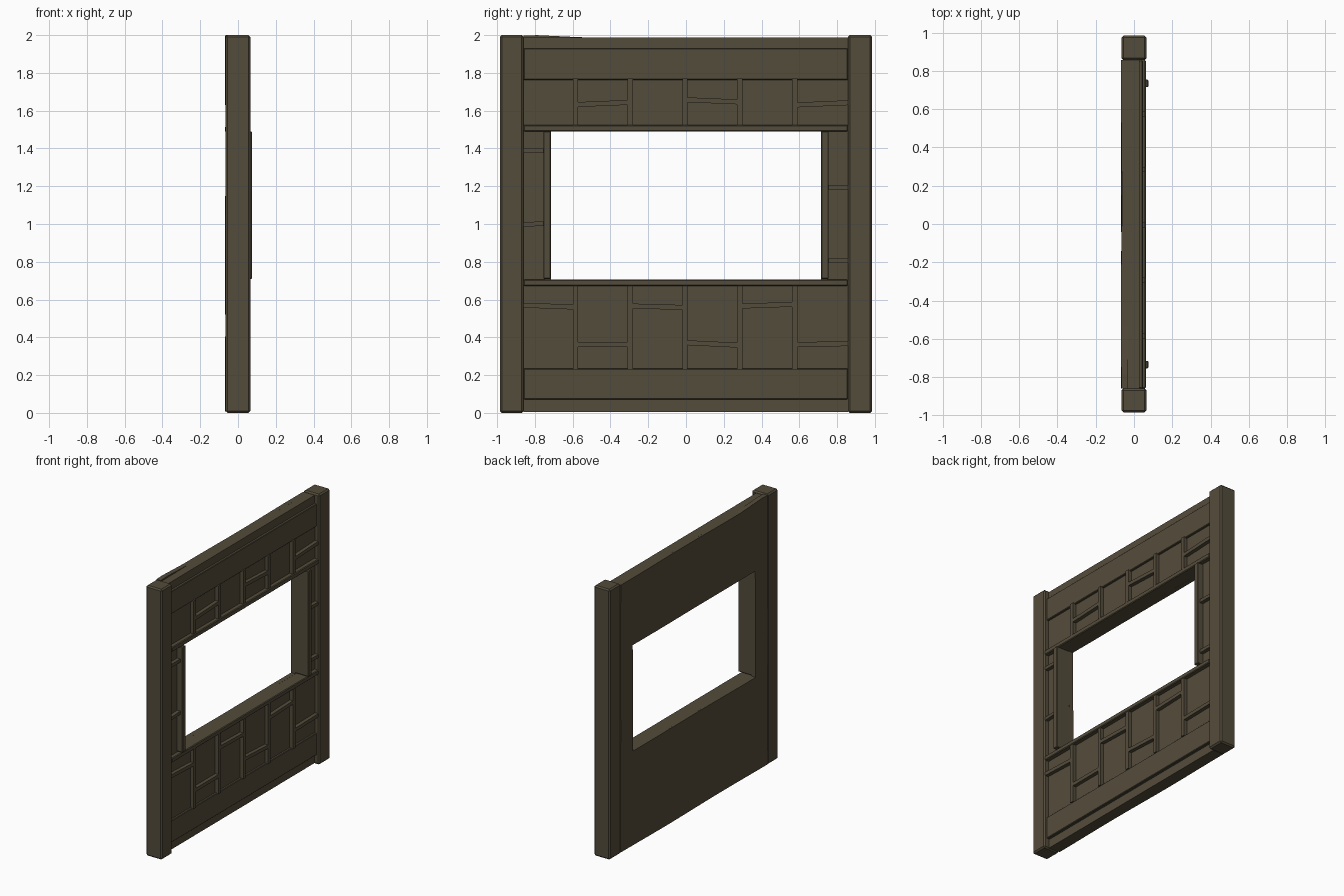
import bpy, bmesh, math
from mathutils import Matrix

if "Cube" in bpy.data.objects:
    bpy.data.objects.remove(bpy.data.objects["Cube"])

wood = bpy.data.materials.new("dark brown wood")
wood.diffuse_color = (0.088, 0.072, 0.044, 1)
wood.use_nodes = True
wood.node_tree.nodes["Principled BSDF"].inputs["Base Color"].default_value = wood.diffuse_color


def finish(name, bm, bevel=0.0):
    me = bpy.data.meshes.new(name)
    bm.to_mesh(me)
    bm.free()
    me.materials.append(wood)
    ob = bpy.data.objects.new(name, me)
    bpy.context.collection.objects.link(ob)
    if bevel:
        mod = ob.modifiers.new("bevel", 'BEVEL')
        mod.width = bevel
        mod.segments = 1
    return ob


def box(name, x, y, z, bevel=0.0, tilt=0.0):
    """Box from (min, max) ranges, optionally tilted about x (rise over its length)."""
    bm = bmesh.new()
    size = [r[1] - r[0] for r in (x, y, z)]
    mid = [(r[0] + r[1]) / 2 for r in (x, y, z)]
    bmesh.ops.create_cube(bm, size=1, matrix=Matrix.Translation(mid) @ Matrix.Diagonal((*size, 1)))
    for v in bm.verts:
        v.co.z += tilt * (v.co.y - mid[1]) / size[1]
    return finish(name, bm, bevel)


L, R = -0.86, 0.857            # wall between the posts
WL, WR, WB, WT = -0.716, 0.716, 0.705, 1.49   # window opening

# Corner posts
box("post_left", (-0.065, 0.065), (-0.985, L), (0, 2), 0.01)
box("post_right", (-0.065, 0.065), (R, 0.985), (0, 2), 0.01)

# Wall core around the window
box("lower_wall", (-0.05, 0.03), (L, R), (0.07, 0.68))
box("upper_wall", (-0.05, 0.03), (L, R), (1.52, 1.93))
box("side_wall_left", (-0.05, 0.03), (L, WL - 0.03), (0.68, 1.52))
box("side_wall_right", (-0.05, 0.03), (WR + 0.03, R), (0.68, 1.52))

# Horizontal rails, with set-back plates at the very top and bottom
box("bottom_plate", (-0.05, 0.025), (L, R), (0.005, 0.075))
box("bottom_rail", (-0.05, 0.046), (L, R), (0.072, 0.235), 0.004)
box("top_rail", (-0.05, 0.046), (L, R), (1.763, 1.93), 0.004)
box("top_plate", (-0.05, 0.028), (L, R), (1.92, 1.988))

# Window frame
box("window_sill", (-0.062, 0.062), (L, R), (0.672, WB), 0.005)
box("window_lintel", (-0.062, 0.062), (L, R), (WT, 1.525), 0.005)
box("window_jamb_left", (-0.062, 0.075), (WL - 0.039, WL), (0.71, WT), 0.004)
box("window_jamb_right", (-0.062, 0.075), (WR, WR + 0.039), (0.71, WT), 0.004)

# Vertical battens
FRONT = (0.0, 0.057)
posts_y = [-0.585 + 0.29 * i for i in range(5)]
for i, y in enumerate(posts_y):
    box(f"lower_batten_{i}", FRONT, (y - 0.014, y + 0.014), (0.23, 0.68))
    box(f"upper_batten_{i}", FRONT, (y - 0.014, y + 0.014), (1.52, 1.77))

# Short cross battens between the verticals: bay, height, tilt
edges = [L] + posts_y + [R]
bays = [(0, 0.565, -0.01), (1, 0.362, 0), (2, 0.562, -0.008), (3, 0.365, -0.014),
        (4, 0.57, 0.01), (5, 0.364, 0.005),
        (1, 1.638, 0.012), (3, 1.652, -0.012), (5, 1.636, 0.012)]
for n, (b, z, t) in enumerate(bays):
    box(f"cross_batten_{n}", FRONT, (edges[b], edges[b + 1]), (z - 0.013, z + 0.013), tilt=t)
for n, (a, b, z, t) in enumerate([(L, WL - 0.03, 1.388, 0), (L, WL - 0.03, 1.0, 0.006),
                                  (WR + 0.03, R, 1.195, 0), (WR + 0.03, R, 0.805, 0)]):
    box(f"side_cross_batten_{n}", FRONT, (a, b), (z - 0.012, z + 0.012), tilt=t)


# Slightly uneven skin on the back with the window left open
def spaced(a, b, n):
    return [a + (b - a) * i / n for i in range(n)]


ys = spaced(L, WL, 2) + spaced(WL, WR, 16) + spaced(WR, R, 2) + [R]
zs = spaced(0.008, WB, 6) + spaced(WB, WT, 6) + spaced(WT, 1.988, 4) + [1.988]
bm = bmesh.new()
grid = []
for z in zs:
    row = []
    for y in ys:
        x = -0.066 - 0.003 * math.sin(5 * y + 2 * z) * math.cos(3 * z - y)
        top = 0.012 * max(0, 1 - abs(y + 0.8) / 0.25) if z == zs[-1] else 0
        row.append(bm.verts.new((x, y, z + top)))
    grid.append(row)
for i in range(len(zs) - 1):
    for j in range(len(ys) - 1):
        y, z = (ys[j] + ys[j + 1]) / 2, (zs[i] + zs[i + 1]) / 2
        if not (WL < y < WR and WB < z < WT):
            bm.faces.new((grid[i][j], grid[i + 1][j], grid[i + 1][j + 1], grid[i][j + 1]))
bmesh.ops.delete(bm, geom=[v for v in bm.verts if not v.link_faces], context='VERTS')
bmesh.ops.recalc_face_normals(bm, faces=bm.faces)
if sum(f.normal.x for f in bm.faces) > 0:
    bmesh.ops.reverse_faces(bm, faces=bm.faces)
skin = finish("back_skin", bm)
mod = skin.modifiers.new("thickness", 'SOLIDIFY')
mod.thickness = 0.035
mod.offset = -1
